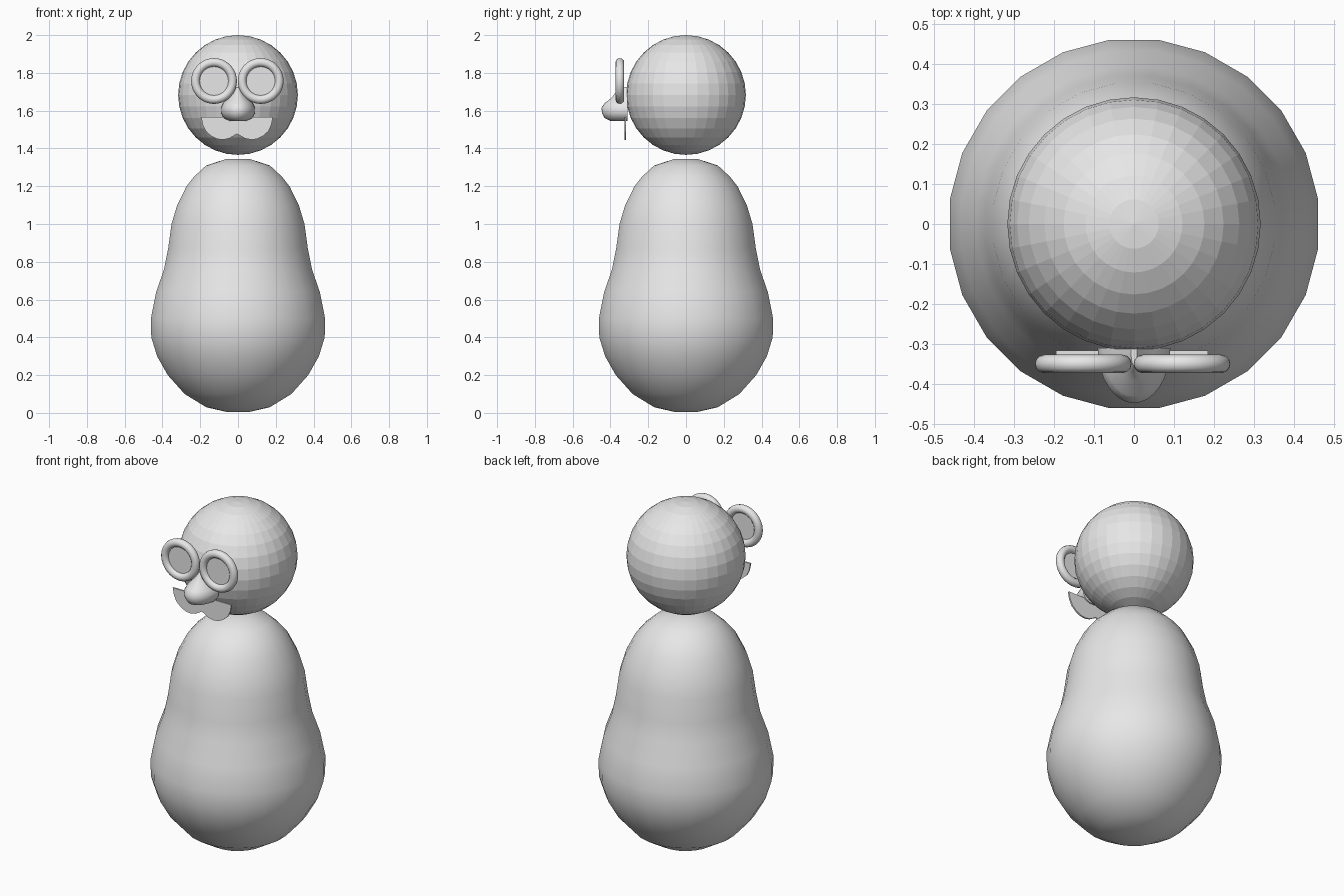
import bpy, bmesh, math

if "Cube" in bpy.data.objects:
    bpy.data.objects.remove(bpy.data.objects["Cube"])

grey = bpy.data.materials.new("light grey")
grey.diffuse_color = (0.8, 0.8, 0.8, 1)
grey.use_nodes = True
grey.node_tree.nodes["Principled BSDF"].inputs["Base Color"].default_value = grey.diffuse_color


def finish(ob, name, smooth=True):
    ob.name = name
    ob.data.materials.clear()
    ob.data.materials.append(grey)
    for p in ob.data.polygons:
        p.use_smooth = smooth
    return ob


def from_bmesh(bm, name, smooth=True):
    bmesh.ops.recalc_face_normals(bm, faces=bm.faces[:])
    me = bpy.data.meshes.new(name)
    bm.to_mesh(me)
    bm.free()
    ob = bpy.data.objects.new(name, me)
    bpy.context.collection.objects.link(ob)
    return finish(ob, name, smooth)


def loft(rings, name):
    """Join equal-length closed loops of points and cap both ends."""
    bm = bmesh.new()
    loops = [[bm.verts.new(p) for p in r] for r in rings]
    n = len(loops[0])
    for a, b in zip(loops, loops[1:]):
        for i in range(n):
            j = (i + 1) % n
            bm.faces.new((a[i], a[j], b[j], b[i]))
    bm.faces.new(loops[0])
    bm.faces.new(loops[-1])
    return from_bmesh(bm, name)


# Pear-shaped body: radius and height
profile = [(0.06, 0.005), (0.17, 0.03), (0.285, 0.1), (0.375, 0.2), (0.432, 0.3),
           (0.463, 0.4), (0.465, 0.5), (0.437, 0.64), (0.395, 0.76), (0.373, 0.87),
           (0.355, 1.0), (0.325, 1.1), (0.275, 1.2), (0.235, 1.25), (0.17, 1.31), (0.06, 1.345)]
SIDES = 24
loft([[(r * math.cos(math.tau * (i + 0.5) / SIDES), r * math.sin(math.tau * (i + 0.5) / SIDES), z)
       for i in range(SIDES)] for r, z in profile], "body")

# Faceted round head
bpy.ops.mesh.primitive_uv_sphere_add(segments=32, ring_count=16, radius=0.317, location=(0, 0, 1.683))
finish(bpy.context.object, "head", False)

# Spectacles: round frames with flat lenses
for side, x in (("left", -0.127), ("right", 0.12)):
    place = dict(location=(x, -0.35, 1.757), rotation=(math.pi / 2, 0, 0))
    bpy.ops.mesh.primitive_torus_add(major_segments=48, minor_segments=12,
                                     major_radius=0.098, minor_radius=0.023, **place)
    finish(bpy.context.object, side + "_frame")
    bpy.ops.mesh.primitive_cylinder_add(vertices=32, radius=0.09, depth=0.006, **place)
    finish(bpy.context.object, side + "_lens", False)

# Nose: height, half width and front depth of stacked half-oval sections
nose = [(1.546, 0.045, -0.40), (1.56, 0.075, -0.43), (1.585, 0.089, -0.444), (1.615, 0.091, -0.448),
        (1.64, 0.078, -0.43), (1.67, 0.05, -0.392), (1.70, 0.026, -0.37), (1.725, 0.008, -0.355)]
BACK = -0.31
loft([[(w * math.cos(math.pi * i / 16), BACK + (y - BACK) * math.sin(math.pi * i / 16), z)
       for i in range(17)] for z, w, y in nose], "nose")
bpy.context.view_layer.objects.active = bpy.data.objects["nose"]
bpy.ops.object.select_all(action='DESELECT')
bpy.data.objects["nose"].select_set(True)
bpy.ops.object.shade_smooth_by_angle(angle=math.radians(50))

# Moustache: thin flat plate with two lobes
half = [(0, 1.477), (0.042, 1.453), (0.075, 1.446), (0.105, 1.45), (0.135, 1.464),
        (0.165, 1.49), (0.182, 1.525), (0.19, 1.566), (0, 1.564)]
outline = half[:-1] + [(-x, z) for x, z in reversed(half[1:-1])]
bm = bmesh.new()
plate = bm.faces.new([bm.verts.new((x - 0.005, -0.326, z)) for x, z in outline])
ext = bmesh.ops.extrude_face_region(bm, geom=[plate])
bmesh.ops.translate(bm, vec=(0, 0.009, 0), verts=[v for v in ext["geom"] if isinstance(v, bmesh.types.BMVert)])
from_bmesh(bm, "moustache", False)
